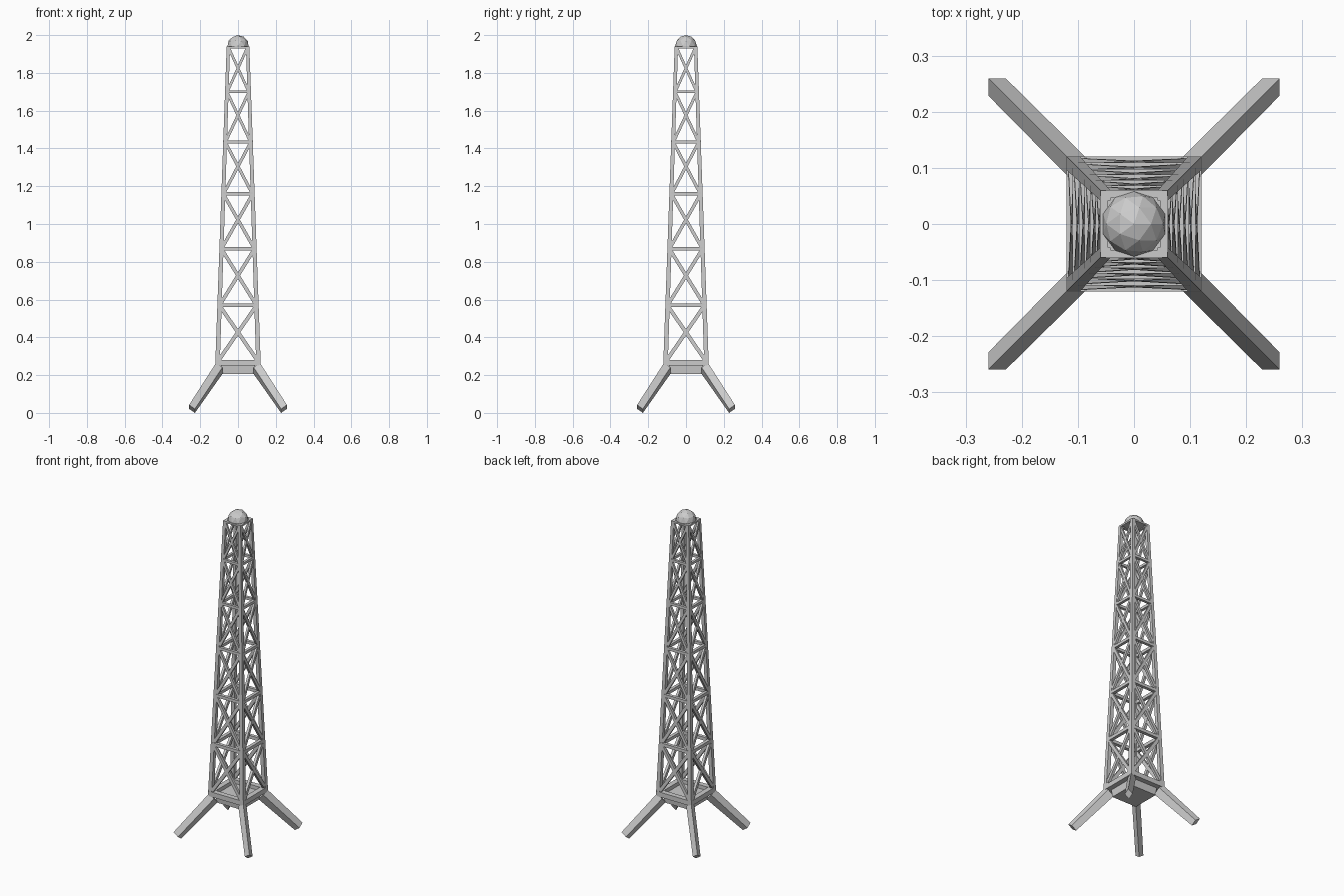
import bpy, bmesh
from mathutils import Vector, Matrix
from math import pi

if "Cube" in bpy.data.objects:
    bpy.data.objects.remove(bpy.data.objects["Cube"])

Z0, Z1 = 0.27, 1.94          # truss bottom and top
LEVELS = [0.27, 0.57, 0.87, 1.16, 1.435, 1.70, 1.935]


def half(z):
    """Half width of the tapering tower at height z."""
    return 0.12 - 0.06 * (z - Z0) / (Z1 - Z0)


def prism(bm, low, high):
    """Solid between two matching rings of points."""
    a = [bm.verts.new(p) for p in low]
    b = [bm.verts.new(p) for p in high]
    n = len(a)
    bm.faces.new(a[::-1])
    bm.faces.new(b)
    for i in range(n):
        j = (i + 1) % n
        bm.faces.new((a[i], a[j], b[j], b[i]))


def bar(bm, p, q, w, d):
    """Rectangular bar from p to q lying in a front-facing panel."""
    p, q = Vector(p), Vector(q)
    s = (q - p).normalized().cross(Vector((0, 1, 0))).normalized() * w / 2
    t = (q - p).normalized().cross(s).normalized() * d / 2
    ring = [s + t, s - t, -s - t, -s + t]
    prism(bm, [p + r for r in ring], [q + r for r in ring])


def finish(bm, name, turn=None):
    if turn is not None:
        bmesh.ops.rotate(bm, verts=bm.verts, cent=(0, 0, 0),
                         matrix=Matrix.Rotation(turn * pi / 2, 3, 'Z'))
    bmesh.ops.recalc_face_normals(bm, faces=bm.faces)
    me = bpy.data.meshes.new(name)
    bm.to_mesh(me)
    bm.free()
    ob = bpy.data.objects.new(name, me)
    bpy.context.collection.objects.link(ob)
    return ob


for k in range(4):
    # splayed foot with a diamond section
    bm = bmesh.new()
    prism(bm,
          [(0.259, 0.259, 0.042), (0.228, 0.259, 0.021),
           (0.228, 0.228, 0.0), (0.259, 0.228, 0.021)],
          [(0.116, 0.116, 0.265), (0.083, 0.116, 0.24),
           (0.08, 0.08, 0.21), (0.116, 0.083, 0.24)])
    finish(bm, f"splayed_leg_{k + 1}", k)

    # tapered corner post
    bm = bmesh.new()
    rings = []
    for z, w in ((Z0, 0.024), (Z1, 0.018)):
        o = half(z)
        i = o - w
        rings.append([(o, o, z), (i, o, z), (i, i, z), (o, i, z)])
    prism(bm, *rings)
    finish(bm, f"corner_post_{k + 1}", k)

    # crossed braces and level rails of one side
    bm = bmesh.new()
    for n, (a, b) in enumerate(zip(LEVELS, LEVELS[1:])):
        w = 0.020 - 0.0012 * n
        ha, hb = half(a), half(b)
        xa, xb = ha - 0.012, hb - 0.010
        for s in (-1, 1):
            bar(bm, (s * xa, w / 2 - ha, a), (-s * xb, w / 2 - hb, b), w, w * 0.8)
        r = w if n < 5 else 0.01
        bar(bm, (-xb, w / 2 - hb, b), (xb, w / 2 - hb, b), r, w)
    finish(bm, f"side_bracing_{k + 1}", k)

    # mitred rail of the base frame
    bm = bmesh.new()
    prof = [(0.12, 0.25), (0.12, 0.28), (0.088, 0.28), (0.088, 0.25)]
    prism(bm, [(-h, -h, z) for h, z in prof], [(h, -h, z) for h, z in prof])
    finish(bm, f"base_rail_{k + 1}", k)

# block under the base frame
bm = bmesh.new()
sq = [(-1, -1), (1, -1), (1, 1), (-1, 1)]
prism(bm, [(x * 0.085, y * 0.085, 0.205) for x, y in sq],
      [(x * 0.09, y * 0.09, 0.257) for x, y in sq])
finish(bm, "base_block")

# faceted half-ball cap
bm = bmesh.new()
bmesh.ops.create_icosphere(bm, subdivisions=2, radius=0.058)
cut = bmesh.ops.bisect_plane(bm, geom=bm.verts[:] + bm.edges[:] + bm.faces[:],
                             plane_co=(0, 0, -0.008), plane_no=(0, 0, 1), clear_inner=True)
bmesh.ops.holes_fill(bm, edges=[e for e in bm.edges if e.is_boundary])
bmesh.ops.translate(bm, verts=bm.verts, vec=(0, 0, 1.942))
finish(bm, "top_dome")
